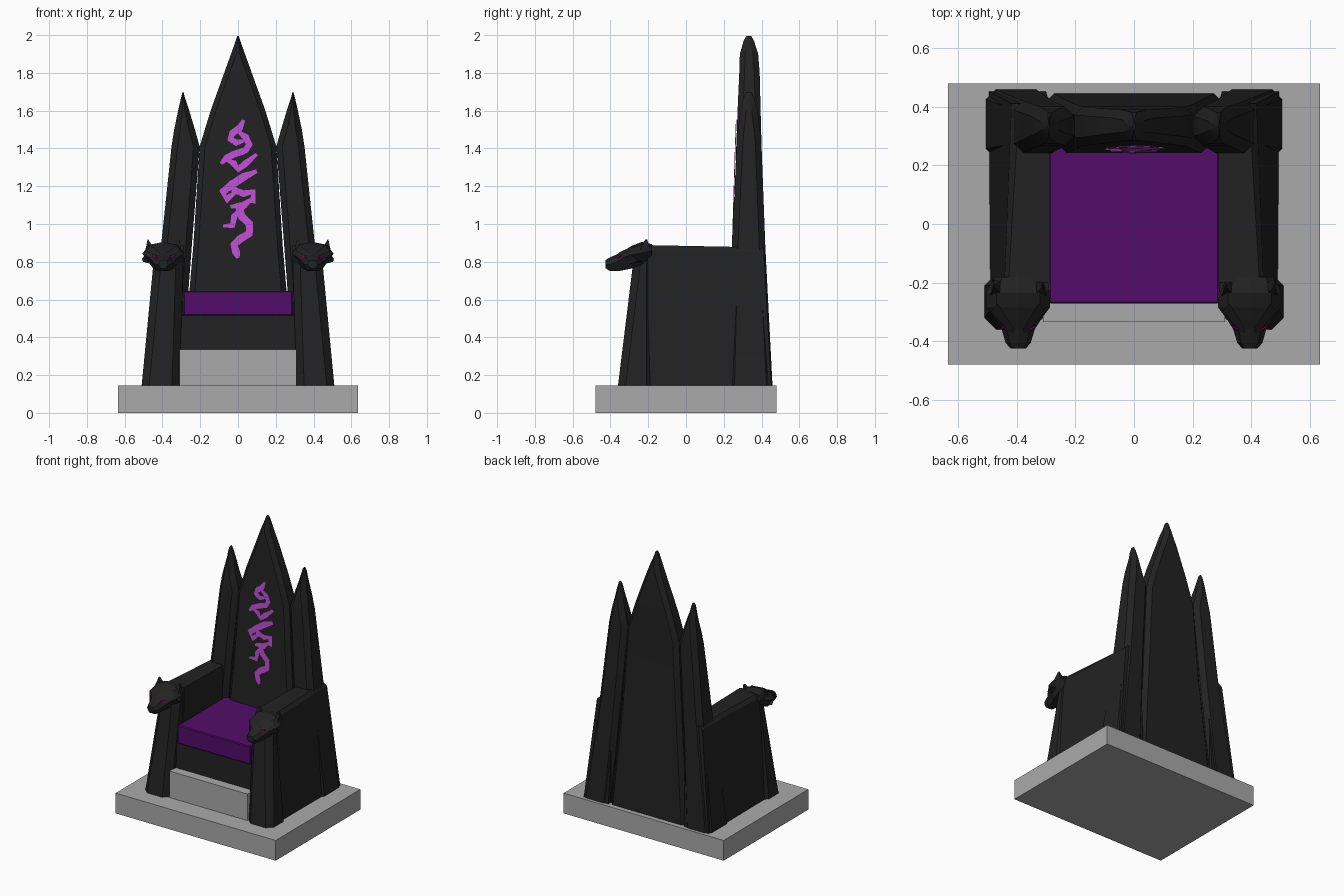
import bpy, bmesh
from math import radians
from mathutils import Vector

cube = bpy.data.objects.get("Cube")
if cube:
    bpy.data.objects.remove(cube, do_unlink=True)


def material(name, rgb):
    m = bpy.data.materials.new(name)
    m.use_nodes = True
    m.diffuse_color = (*rgb, 1)
    m.node_tree.nodes["Principled BSDF"].inputs["Base Color"].default_value = (*rgb, 1)
    return m


BLACK = material("black stone", (0.016, 0.016, 0.016))
GREY = material("grey stone", (0.40, 0.40, 0.40))
PURPLE = material("purple cloth", (0.085, 0.004, 0.14))
GLOW = material("bright violet", (0.52, 0.08, 0.66))
EYE = material("dark magenta", (0.16, 0.004, 0.10))


def finish(name, bm, mat, side=1):
    """Turn a bmesh into an object; side -1 reflects it to the right."""
    for v in bm.verts:
        v.co.x *= side
    bmesh.ops.recalc_face_normals(bm, faces=bm.faces)
    me = bpy.data.meshes.new(name)
    bm.to_mesh(me)
    bm.free()
    me.materials.append(mat)
    ob = bpy.data.objects.new(name, me)
    bpy.context.collection.objects.link(ob)
    return ob


def loft(name, rings, mat, side=1):
    """Skin a stack of equal-length rings and cap both ends."""
    bm = bmesh.new()
    rows = [[bm.verts.new(p) for p in r] for r in rings]
    for a, b in zip(rows, rows[1:]):
        for i in range(len(a)):
            j = (i + 1) % len(a)
            bm.faces.new((a[i], a[j], b[j], b[i]))
    bm.faces.new(rows[0])
    bm.faces.new(rows[-1])
    return finish(name, bm, mat, side)


def rect(x0, x1, y0, y1, z):
    return [(x0, y0, z), (x1, y0, z), (x1, y1, z), (x0, y1, z)]


def chamfered(x0, x1, y0, y1, z, c):
    """Rectangle ring with cut corners."""
    cx, cy = min(c, (x1 - x0) * .4), min(c, (y1 - y0) * .4)
    return [(x0 + cx, y0, z), (x1 - cx, y0, z), (x1, y0 + cy, z), (x1, y1 - cy, z),
            (x1 - cx, y1, z), (x0 + cx, y1, z), (x0, y1 - cy, z), (x0, y0 + cy, z)]


def box(name, x, y0, y1, z0, z1, mat, bevel=0):
    ob = loft(name, [rect(-x, x, y0, y1, z) for z in (z0, z1)], mat)
    if bevel:
        b = ob.modifiers.new("soft edge", 'BEVEL')
        b.width, b.segments = bevel, 1
    return ob


# Plinth, step, seat and cushion
box("plinth", .635, -.48, .48, 0, .145, GREY)
box("front_step", .31, -.335, -.2, .145, .335, GREY)
box("seat_block", .32, -.268, .34, .145, .515, BLACK)
box("seat_cushion", .29, -.272, .27, .515, .645, PURPLE, .006)

# Central back spire
loft("back_center", [chamfered(-w, w, f, b, z, .028) for z, w, f, b in (
    (.145, .30, .225, .445), (.88, .237, .25, .412), (1.41, .203, .266, .40),
    (1.6, .145, .273, .395), (1.8, .073, .282, .39), (1.9, .037, .285, .382),
    (1.97, .012, .305, .36), (1.995, .004, .32, .345))], BLACK)

for side, word in ((1, "left"), (-1, "right")):
    # Outer back spire
    loft(word + "_back_spire", [chamfered(i, o, f, b, z, .032) for z, i, o, f, b in (
        (.145, .30, .505, .225, .458), (.88, .245, .408, .243, .42),
        (1.41, .203, .352, .268, .40), (1.5, .228, .338, .275, .392),
        (1.6, .258, .317, .288, .38), (1.67, .281, .301, .305, .36),
        (1.70, .289, .293, .32, .345))], BLACK, side)

    # Side wall with sloping outer face
    arm = [[(.30, -.2, .145), (.49, -.2, .145), (.495, .452, .145), (.30, .452, .145)],
           [(.288, -.2, .86), (.442, -.2, .86), (.418, .412, .855), (.288, .412, .855)],
           [(.288, -.2, .888), (.428, -.2, .888), (.392, .41, .876), (.288, .41, .876)]]
    loft(word + "_armrest", arm, BLACK, side)

    # Front post
    loft(word + "_front_post", [chamfered(i, o, f, b, z, .04) for z, i, o, f, b in (
        (.145, .31, .51, -.36, -.17), (.77, .29, .45, -.283, -.17),
        (.86, .29, .44, -.265, -.17))], BLACK, side)

    # Beast head: rings run from nose to nape
    cx = .395
    rings = []
    for y, w, lo, mid, hi in ((-.425, .026, .765, .785, .81), (-.405, .043, .752, .785, .822),
                              (-.36, .056, .75, .80, .842), (-.325, .078, .757, .825, .862),
                              (-.285, .108, .765, .838, .885), (-.235, .11, .785, .845, .905),
                              (-.18, .08, .83, .86, .893)):
        rings.append([(cx + sx * w, y, z) for sx, z in (
            (-.5, lo), (.5, lo), (1, mid), (.68, mid + (hi - mid) * .75), (0, hi),
            (-.68, mid + (hi - mid) * .75), (-1, mid))])
    loft(word + "_beast_head", rings, BLACK, side)

    for s, inner in ((1, "outer"), (-1, "inner")):
        tag = word + "_beast_" + inner

        def strip(pts):
            return [(cx + s * x, y, z) for x, y, z in pts]

        # Ear, brow ridge and cheek tuft
        loft(tag + "_ear", [strip([(.045, -.255, .865), (.098, -.25, .85), (.085, -.19, .86),
                                   (.05, -.195, .87)]),
                            strip([(.08, -.216, .917), (.084, -.216, .916), (.083, -.205, .917),
                                   (.08, -.205, .918)])], BLACK, side)
        loft(tag + "_brow", [strip([(.012, -.37, .835), (.03, -.37, .832), (.02, -.35, .852)]),
                             strip([(.052, -.31, .866), (.092, -.30, .855), (.07, -.27, .888)])],
             BLACK, side)
        loft(tag + "_cheek", [strip([(.07, -.30, .79), (.095, -.30, .84), (.09, -.23, .80)]),
                              strip([(.108, -.262, .80), (.113, -.258, .815),
                                     (.11, -.245, .806)])], BLACK, side)
        # Eye plate
        bm = bmesh.new()
        bm.faces.new([bm.verts.new(p) for p in strip(
            [(.036, -.366, .832), (.060, -.35, .84), (.062, -.348, .829), (.044, -.364, .822)])])
        eye = finish(tag + "_eye", bm, EYE, side)
        eye.modifiers.new("plate", 'SOLIDIFY').thickness = .005


# Glowing glyph: flat ribbons lying on the sloping backrest
def on_back(x, z):
    y = .25 + (z - .88) * (.016 / .53) if z < 1.41 else .266 + (z - 1.41) * .037
    return Vector((x, y - .003, z))


def ribbon(name, pts, width):
    pts = [Vector(p) / 100 for p in pts]
    left, right = [], []
    for i, p in enumerate(pts):
        d = (pts[min(i + 1, len(pts) - 1)] - pts[max(i - 1, 0)]).normalized()
        taper = .45 if i in (0, len(pts) - 1) else 1
        n = Vector((-d.y, d.x)) * width / 2 * taper
        left.append(p + n)
        right.append(p - n)
    bm = bmesh.new()
    a = [bm.verts.new(on_back(*p)) for p in left]
    b = [bm.verts.new(on_back(*p)) for p in right]
    for i in range(len(a) - 1):
        bm.faces.new((a[i], b[i], b[i + 1], a[i + 1]))
    ob = finish(name, bm, GLOW)
    ob.modifiers.new("plate", 'SOLIDIFY').thickness = .004


ribbon("glyph_crown", [(3, 155), (1, 151), (-3, 148), (-4, 145), (-1, 143), (3, 144)], .036)
ribbon("glyph_hook", [(0, 149), (4, 146), (6, 142), (4, 139), (-2, 137), (-6, 135), (-9, 132)], .036)
ribbon("glyph_wave", [(-6, 134), (-2, 132), (0, 129), (4, 132), (10, 137)], .036)
ribbon("glyph_slash", [(10, 128), (3, 125), (-3, 121), (-8, 117), (-6, 113), (-1, 117)], .042)
ribbon("glyph_bend", [(-4, 123), (-2, 118), (3, 116), (8, 117), (8, 112), (4, 112)], .036)
ribbon("glyph_tail", [(-4, 109), (0, 110), (2, 104), (6, 100), (6, 95), (1, 92),
                      (-2, 89), (-1, 85), (0, 82)], .042)
ribbon("glyph_barb", [(1, 108), (-2, 104), (-3, 99), (-8, 99)], .034)
ribbon("glyph_link", [(7, 113), (3, 110), (1, 107)], .04)

# Crisp facets with softly shaded curves on the spires
bpy.ops.object.select_all(action='DESELECT')
for ob in bpy.context.scene.objects:
    if ob.type == 'MESH' and "back" in ob.name:
        ob.select_set(True)
        bpy.context.view_layer.objects.active = ob
bpy.ops.object.shade_smooth_by_angle(angle=radians(25))
